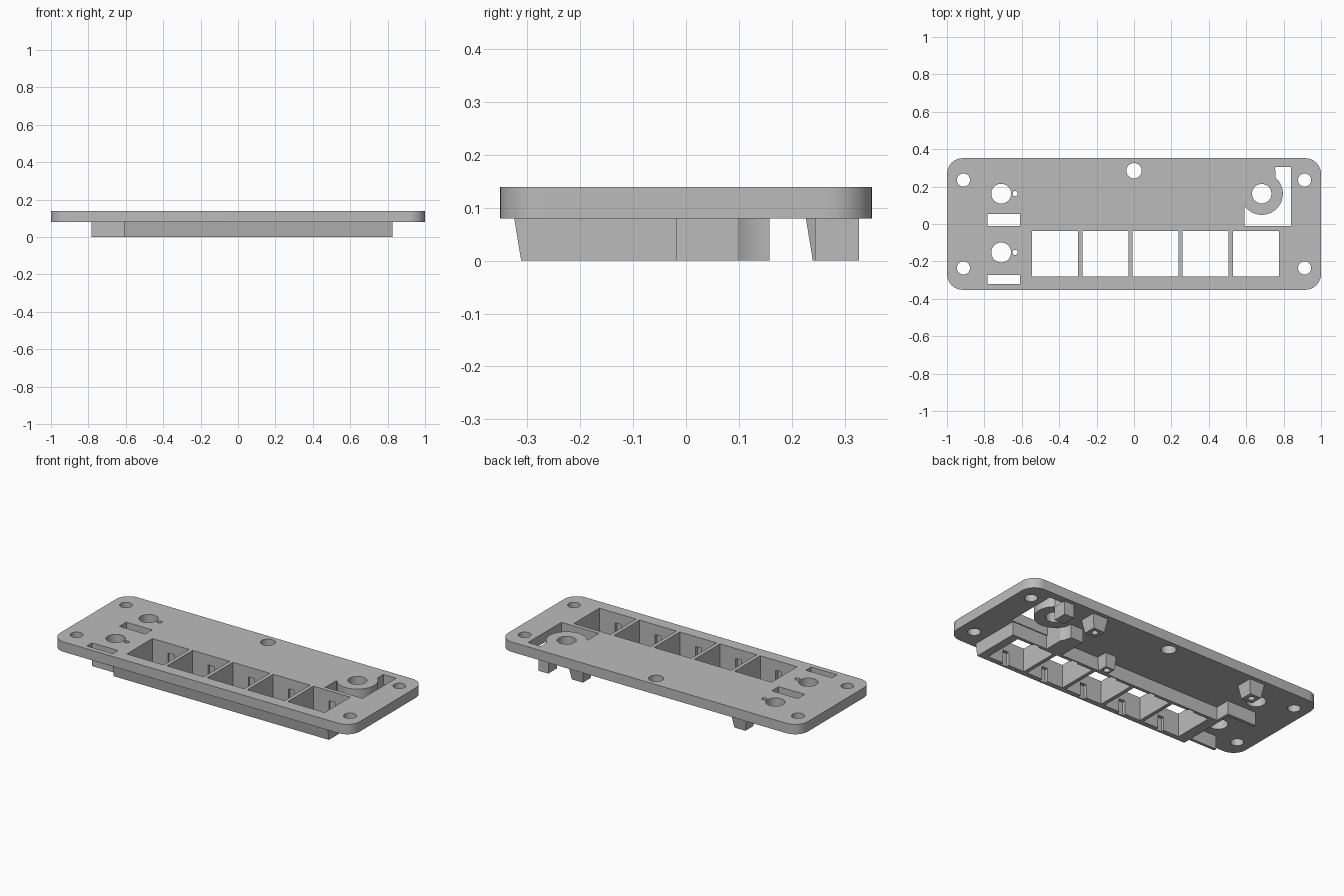
import bpy, bmesh, math

if "Cube" in bpy.data.objects:
    bpy.data.objects.remove(bpy.data.objects["Cube"])

grey = bpy.data.materials.new("light grey plastic")
grey.diffuse_color = (0.5, 0.5, 0.5, 1)
grey.use_nodes = True
grey.node_tree.nodes["Principled BSDF"].inputs["Base Color"].default_value = grey.diffuse_color

PLATE_Z0, PLATE_Z1 = 0.08, 0.14


def rect(x0, x1, y0, y1):
    return [(x0, y0), (x1, y0), (x1, y1), (x0, y1)]


def arc(cx, cy, r, a0, a1, n):
    return [(cx + r * math.cos(math.radians(a0 + (a1 - a0) * i / n)),
             cy + r * math.sin(math.radians(a0 + (a1 - a0) * i / n))) for i in range(n + 1)]


def circle(cx, cy, r, n=40):
    return arc(cx, cy, r, 0, 360, n)[:-1]


def prisms(name, outlines, z0, z1):
    """One object made of upright prisms, one per outline."""
    bm = bmesh.new()
    for pts in outlines:
        face = bm.faces.new([bm.verts.new((x, y, z0)) for x, y in pts])
        ext = bmesh.ops.extrude_face_region(bm, geom=[face])
        for v in ext["geom"]:
            if isinstance(v, bmesh.types.BMVert):
                v.co.z = z1
    return finish(name, bm)


def finish(name, bm):
    bmesh.ops.recalc_face_normals(bm, faces=bm.faces)
    me = bpy.data.meshes.new(name)
    bm.to_mesh(me)
    bm.free()
    me.materials.append(grey)
    ob = bpy.data.objects.new(name, me)
    bpy.context.collection.objects.link(ob)
    return ob


def cut(ob, cutter):
    bpy.context.view_layer.objects.active = ob
    mod = ob.modifiers.new("cut", "BOOLEAN")
    mod.operation = "DIFFERENCE"
    mod.solver = "EXACT"
    mod.object = cutter
    bpy.ops.object.modifier_apply(modifier=mod.name)
    bpy.data.objects.remove(cutter)


def smooth(ob):
    bpy.ops.object.select_all(action="DESELECT")
    ob.select_set(True)
    bpy.context.view_layer.objects.active = ob
    bpy.ops.object.shade_smooth_by_angle(angle=math.radians(30))


# Key openings: five square cells in a row
PITCH, KEY_W, KEY_Y0, KEY_Y1 = 0.2685, 0.246, -0.281, -0.037
key_x = [-0.545 + i * PITCH for i in range(5)]

# Rounded cover plate
R = 0.085
outline = []
for sx, sy, a in ((1, 1, 0), (-1, 1, 90), (-1, -1, 180), (1, -1, 270)):
    outline += arc(sx * (1 - R), sy * (0.352 - R), R, a, a + 90, 10)
plate = prisms("cover_plate", [outline], PLATE_Z0, PLATE_Z1)

# Everything that goes through the plate
holes = [rect(x, x + KEY_W, KEY_Y0, KEY_Y1) for x in key_x]
holes += [circle(sx * 0.912, sy * 0.235, 0.035) for sx in (-1, 1) for sy in (-1, 1)]
holes.append(circle(0, 0.285, 0.041))
for y in (0.162, -0.152):
    holes += [circle(-0.71, y, 0.053), circle(-0.636, y, 0.014, 20)]
holes += [rect(-0.783, -0.61, -0.012, 0.054), rect(-0.783, -0.61, -0.322, -0.272)]

# Corner cutout that leaves a round jack ring standing
JX, JY, JR = 0.683, 0.162, 0.113
holes.append([(0.755, 0.306), (0.84, 0.306), (0.84, -0.012), (0.59, -0.012)]
             + arc(JX, JY, JR, -145, 50, 32))
holes.append(circle(JX, JY, 0.052))
cut(plate, prisms("plate_cutter", holes, PLATE_Z0 - 0.05, PLATE_Z1 + 0.05))
smooth(plate)

# Key frame below the plate, with a sloping front
bm = bmesh.new()
profile = [(-0.325, PLATE_Z0), (-0.312, 0), (-0.018, 0), (-0.018, PLATE_Z0)]
ends = [[bm.verts.new((x, y, z)) for y, z in profile] for x in (-0.61, 0.825)]
for e in ends:
    bm.faces.new(e)
for i in range(4):
    j = (i + 1) % 4
    bm.faces.new((ends[0][i], ends[0][j], ends[1][j], ends[1][i]))
frame = finish("key_frame", bm)

# Cells with a clip notch in the front and back walls
cells = []
for x in key_x:
    m, n = x + KEY_W / 2, 0.02
    cells.append([(x, KEY_Y0), (m - n, KEY_Y0), (m - n, KEY_Y0 - 0.02), (m + n, KEY_Y0 - 0.02),
                  (m + n, KEY_Y0), (x + KEY_W, KEY_Y0), (x + KEY_W, KEY_Y1), (m + n, KEY_Y1),
                  (m + n, KEY_Y1 + 0.012), (m - n, KEY_Y1 + 0.012), (m - n, KEY_Y1), (x, KEY_Y1)])
cut(frame, prisms("cell_cutter", cells, -0.05, PLATE_Z0 + 0.05))

# Block beside the jack, hollowed to follow the ring
jack_block = prisms("jack_block", [[(0.485, -0.018), (0.59, -0.018)]
                    + arc(JX, JY, JR, -145, -178, 8) + [(0.485, 0.157)]], 0, PLATE_Z0)
smooth(jack_block)
prisms("jack_stop", [rect(0.69, 0.755, 0.244, 0.327)], 0, PLATE_Z0)

# Walls beside the two slots, and the link to the key frame
prisms("rear_slot_wall", [rect(-0.783, -0.61, 0.054, 0.072)], 0, PLATE_Z0)
prisms("front_slot_wall", [rect(-0.783, -0.61, -0.272, -0.255)], 0, PLATE_Z0)
prisms("slot_link", [rect(-0.61, -0.59, -0.018, 0.072)], 0, PLATE_Z0)


# Tapered screw posts with blind holes underneath
def screw_post(name, cx, cy, top, bottom):
    b = bmesh.new()
    lo = [b.verts.new((cx + sx * bottom, cy + sy * bottom, 0))
          for sx, sy in ((-1, -1), (1, -1), (1, 1), (-1, 1))]
    hi = [b.verts.new((cx + sx * top, cy + sy * top, PLATE_Z0))
          for sx, sy in ((-1, -1), (1, -1), (1, 1), (-1, 1))]
    b.faces.new(lo)
    b.faces.new(hi)
    for i in range(4):
        j = (i + 1) % 4
        b.faces.new((lo[i], lo[j], hi[j], hi[i]))
    post = finish(name, b)
    cut(post, prisms("post_cutter", [circle(cx, cy, 0.018, 20)], -0.05, 0.06))
    smooth(post)


screw_post("right_post", 0.505, 0.277, 0.05, 0.037)
screw_post("left_post", -0.58, 0.277, 0.05, 0.037)
screw_post("middle_post", 0.2, 0.012, 0.036, 0.03)
